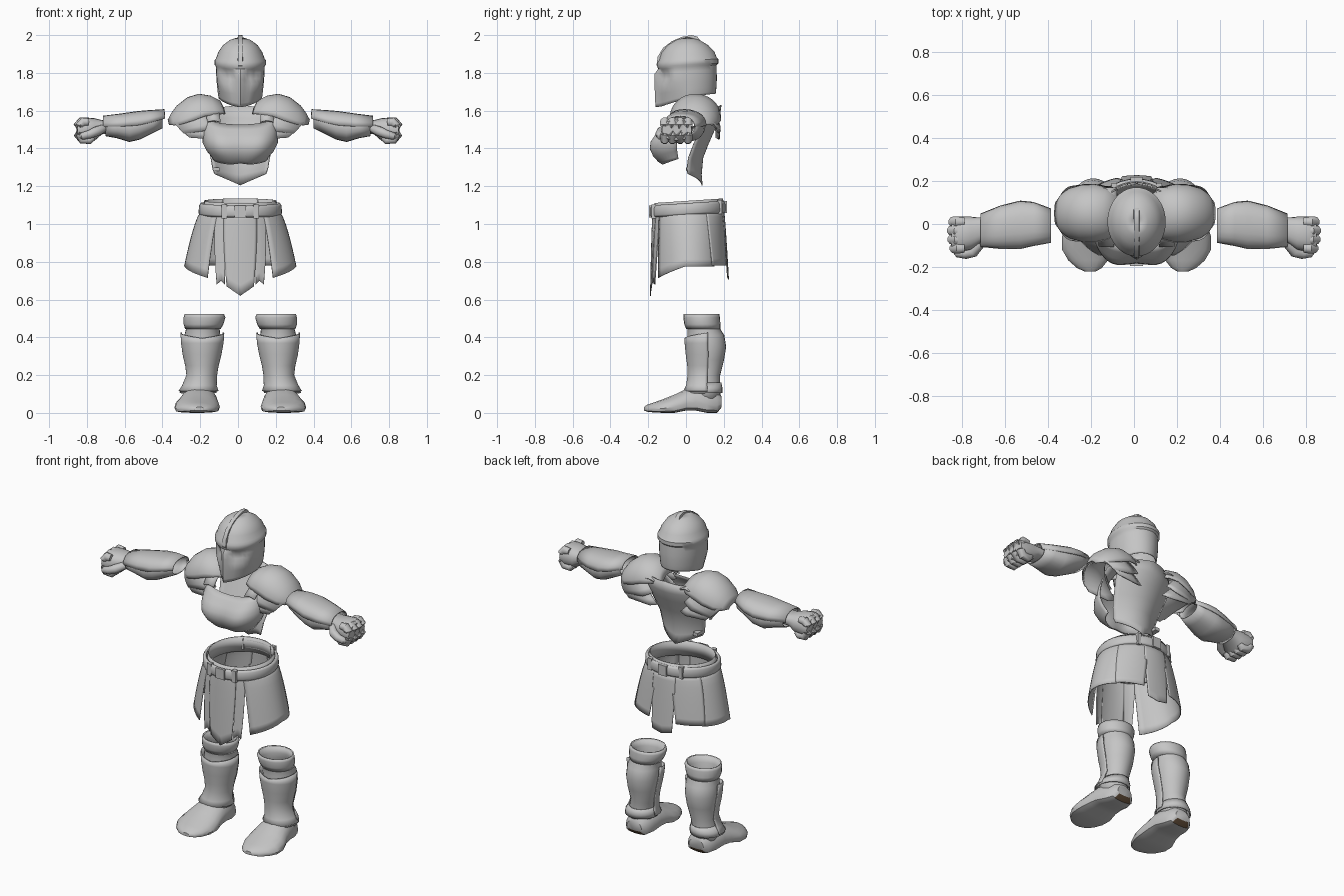
import bpy, math
from math import sin, cos, pi, radians
from mathutils import Vector

if "Cube" in bpy.data.objects:
    bpy.data.objects.remove(bpy.data.objects["Cube"])

steel = bpy.data.materials.new("grey steel")
steel.diffuse_color = (0.56, 0.56, 0.56, 1)
steel.use_nodes = True
steel.node_tree.nodes["Principled BSDF"].inputs["Base Color"].default_value = steel.diffuse_color
leather = bpy.data.materials.new("dark brown")
leather.diffuse_color = (0.09, 0.055, 0.03, 1)
leather.use_nodes = True
leather.node_tree.nodes["Principled BSDF"].inputs["Base Color"].default_value = leather.diffuse_color
SHIFT = .012  # torso and legs sit slightly right of the arms' centre


def skin(name, rows, wrap=False, cap=False, thick=0, mirror=False, shift=SHIFT):
    """Join rows of points into a surface."""
    n = len(rows[0])
    verts = [p for r in rows for p in r]
    faces = []
    for i in range(len(rows) - 1):
        for j in range(n if wrap else n - 1):
            k = (j + 1) % n
            faces.append((i * n + j, i * n + k, (i + 1) * n + k, (i + 1) * n + j))
    if cap:
        faces += [tuple(reversed(range(n))), tuple(range(len(verts) - n, len(verts)))]
    me = bpy.data.meshes.new(name)
    me.from_pydata(verts, [], faces)
    me.materials.append(steel)
    ob = bpy.data.objects.new(name, me)
    ob.location.x = shift
    bpy.context.collection.objects.link(ob)
    if thick:
        m = ob.modifiers.new("thickness", 'SOLIDIFY')
        m.thickness, m.offset = thick, 0
    if mirror:
        ob.modifiers.new("mirror", 'MIRROR')
    return ob


def box(name, c, s, mirror=False):
    ring = [(-1, -1), (1, -1), (1, 1), (-1, 1)]
    rows = [[(c[0] + s[0] * x, c[1] + s[1] * y, c[2] + s[2] * z) for x, y in ring] for z in (-1, 1)]
    return skin(name, rows, wrap=True, cap=True, mirror=mirror)


def tube(name, path, radii, n=10):
    pts = [Vector(p) for p in path]
    rows = []
    for i, p in enumerate(pts):
        d = pts[min(i + 1, len(pts) - 1)] - pts[max(i - 1, 0)]
        q = d.to_track_quat('Z', 'Y')
        rows.append([p + q @ Vector((radii[i] * cos(2 * pi * k / n), radii[i] * sin(2 * pi * k / n), 0))
                     for k in range(n)])
    return skin(name, rows, wrap=True, cap=True, mirror=True, shift=0)


def smoothstep(a, b, x):
    t = min(1, max(0, (x - a) / (b - a)))
    return t * t * (3 - 2 * t)


# Helmet: dome, brow ridge, recessed eyes, pointed face guard
# each row: height, half width, half depth, front drop, cheek amount
HELM = [(1.985, .012, .012, 0, 0), (1.972, .052, .06, 0, 0), (1.945, .09, .105, 0, 0),
        (1.91, .114, .138, .005, 0), (1.88, .126, .150, .015, 0), (1.872, .133, .158, .018, 0),
        (1.852, .133, .158, .022, 0), (1.842, .126, .148, .022, .3), (1.815, .125, .149, .02, 1),
        (1.785, .124, .15, .02, 1), (1.76, .122, .15, .022, 1), (1.725, .118, .148, .035, 1),
        (1.70, .114, .146, .06, 1), (1.69, .111, .144, .07, 1)]
N = 40
rows = []
for z, rx, ry, drop, cheek in HELM:
    row = []
    for k in range(N):
        a = 2 * pi * k / N
        s, c = sin(a), cos(a)
        front = max(0, c)
        deg = abs((math.degrees(a) + 180) % 360 - 180)
        r = 1 + .025 * cheek * (deg < 76)
        if 1.77 < z < 1.83 and 14 < deg < 50:
            r -= .10
        nose = .02 * max(0, 1 - deg / 16) * cheek
        taper = 1 - .35 * front * smoothstep(1.76, 1.68, z) if z < 1.76 else 1
        row.append((rx * r * s * taper, .01 - ry * r * c - nose, z - drop * ((1 + c) / 2) ** 1.5))
    rows.append(row)
skin("helmet", rows, wrap=True, thick=.006)

# Crest running over the helmet from brow to crown
rows = []
for y, z in [(-.156, 1.84), (-.150, 1.885), (-.122, 1.932), (-.075, 1.968), (-.02, 1.991),
             (.03, 2.0), (.06, 1.992), (.08, 1.965)]:
    rows.append([(-.015, y + .02, z - .03), (-.012, y, z), (.012, y, z), (.015, y + .02, z - .03)])
skin("crest", rows, wrap=True, cap=True)

# Breastplate: two rounded lobes with a centre crease
rows = []
for v, yb in [(0, -.128), (.06, -.145), (.2, -.166), (.38, -.178), (.55, -.174), (.72, -.155), (.86, -.13), (1, -.108)]:
    row = []
    for i in range(25):
        u = -1 + i / 12
        half = .145 + .052 * smoothstep(0, .35, v) - .015 * smoothstep(.6, 1, v)
        a = u * radians(85)
        lobe = .026 * math.exp(-((abs(u) - .42) / .3) ** 2) * sin(pi * min(1, v * 1.05))
        z0 = 1.315 + .03 * u * u + .008 * max(0, 1 - abs(u) * 4)
        z1 = 1.525 + .045 * u * u
        row.append((half * sin(a), -.02 + (yb + .02) * cos(a) ** .7 - lobe, z0 + (z1 - z0) * v))
    rows.append(row)
skin("breastplate", rows, thick=.006)

# Backplate: wide at the shoulders, tapering to a point at the waist
rows = []
for z, half, y, dip in [(1.61, .17, .185, -.02), (1.56, .19, .175, 0), (1.5, .185, .15, 0), (1.42, .17, .115, 0),
                        (1.35, .155, .088, 0), (1.29, .145, .08, .03), (1.265, .135, .085, .06)]:
    rows.append([(half * i / 8, y - .075 * (i / 8) ** 2, z - dip * (1 - abs(i / 8)))
                 for i in range(-8, 9)])
skin("backplate", rows, thick=.006)

# Shoulder straps and a side tab
skin("shoulder_strap", [[(x - .035, y, z), (x, y, z + .008), (x + .035, y, z)] for x, y, z in
     [(.14, -.105, 1.54), (.145, -.06, 1.58), (.14, 0, 1.61), (.13, .08, 1.625), (.125, .17, 1.6)]],
     thick=.008, mirror=True)
box("side_tab", (-.125, .035, 1.29), (.016, .035, .01))


def shoulder_plate(name, stations, lean, spread=88):
    """Stations: x, top height, half depth, drop."""
    rows = []
    for x, zt, ry, drop in stations:
        row = []
        for i in range(17):
            a = radians(spread) * (i - 8) / 8
            d = drop * (1 - cos(a))
            row.append((x - lean * d, .05 + ry * sin(a), zt - d))
        rows.append(row)
    skin(name, rows, thick=.007, mirror=True, shift=.004)


# Pauldrons: domed cap over two lower lames
shoulder_plate("pauldron_cap", [(.08, 1.61, .06, .03), (.10, 1.65, .09, .07), (.15, 1.676, .118, .10),
               (.21, 1.686, .132, .12), (.27, 1.668, .132, .125), (.325, 1.625, .115, .10), (.355, 1.585, .088, .065),
               (.373, 1.55, .05, .025)], .25)
shoulder_plate("pauldron_middle_lame", [(.22, 1.65, .115, .13), (.29, 1.635, .131, .145), (.365, 1.56, .125, .085)], .9)
shoulder_plate("pauldron_lower_lame", [(.23, 1.61, .11, .14), (.28, 1.605, .125, .145), (.355, 1.55, .128, .085)], 1.0, 95)


def ring_x(x, y0, y1, z0, z1, n=20, p=.85):
    cy, cz, ry, rz = (y0 + y1) / 2, (z0 + z1) / 2, (y1 - y0) / 2, (z1 - z0) / 2
    f = lambda t: math.copysign(abs(t) ** p, t)
    return [(x, cy + ry * f(cos(2 * pi * k / n)), cz + rz * f(sin(2 * pi * k / n))) for k in range(n)]


# Forearm guards with an upper plate, then hands
skin("vambrace", [ring_x(*s) for s in [(.40, -.075, .075, 1.51, 1.60), (.45, -.09, .085, 1.485, 1.595),
     (.52, -.105, .10, 1.45, 1.587), (.575, -.11, .092, 1.437, 1.58), (.64, -.108, .075, 1.457, 1.572),
     (.70, -.10, .05, 1.468, 1.564)]], wrap=True, thick=.006, mirror=True, shift=0)
skin("vambrace_top_plate", [ring_x(*s)[:11] for s in [(.388, -.085, .07, 1.51, 1.605),
     (.47, -.10, .10, 1.47, 1.60), (.53, -.114, .106, 1.45, 1.595), (.62, -.114, .084, 1.45, 1.582),
     (.715, -.104, .046, 1.46, 1.57)]], thick=.006, mirror=True, shift=0)
skin("hand", [ring_x(*s) for s in [(.66, -.085, .035, 1.48, 1.55), (.72, -.09, .03, 1.475, 1.55),
     (.76, -.12, .034, 1.44, 1.56), (.82, -.13, .034, 1.432, 1.565), (.85, -.128, .03, 1.445, 1.55)]],
     wrap=True, cap=True, mirror=True, shift=0)
for i in range(4):
    y, e = .01 - .041 * i, (0, .006, .004, -.006)[i]
    tube("finger", [(.79, y, 1.54), (.825 + e, y, 1.541), (.842 + e, y, 1.522), (.842 + e, y, 1.475),
                    (.825, y, 1.447), (.785, y, 1.445), (.765, y, 1.46)],
         [.02, .025, .025, .024, .024, .023, .016])
tube("thumb", [(.715, -.09, 1.505), (.75, -.13, 1.49), (.785, -.14, 1.475), (.825, -.135, 1.465), (.835, -.13, 1.465)],
     [.022, .026, .023, .02, .01])


def waist(a, rx, ry, z, cy=.01):
    return (rx * sin(a), cy - ry * cos(a), z - .012 * cos(a))


# Belt with lining, buckles and loops
circle = [2 * pi * k / 40 for k in range(40)]
skin("belt", [[waist(a, r, r * .91, z) for a in circle] for r, z in [(.208, 1.05), (.214, 1.06), (.212, 1.095),
     (.204, 1.107)]], wrap=True, thick=.014)
skin("belt_lining", [[waist(a, r, r * .95, z, .015) for a in circle] for r, z in [(.195, 1.03), (.188, 1.123)]],
     wrap=True, thick=.006)
box("front_buckle", (0, -.188, 1.066), (.03, .008, .032))
box("back_buckle", (0, .208, 1.09), (.028, .01, .032))
box("belt_loop", (.085, -.17, 1.066), (.014, .012, .036), mirror=True)
box("back_belt_loop", (.105, .178, 1.09), (.013, .012, .036), mirror=True)


def panel(name, top, bottom, z1, point=0, lift=0, mirror=True, slope=0):
    """Hanging skirt panel between two angles, flaring downwards."""
    rows = []
    for j in range(9):
        t = j / 8
        row = []
        for i in range(13):
            u = i / 12
            a = radians((top[0] + (top[1] - top[0]) * u) * (1 - t) + (bottom[0] + (bottom[1] - bottom[0]) * u) * t)
            rx = .198 + .096 * t ** .65 + lift
            ry = .182 + .020 * t ** .75 + lift
            zb = z1 - point * (1 - abs(2 * u - 1)) + slope * min(1, u * 2)
            row.append((rx * sin(a), .012 + .006 * t - ry * cos(a), 1.075 + (zb - 1.075) * t))
        rows.append(row)
    skin(name, rows, thick=.005, mirror=mirror)


# Skirt panels from front to back
panel("front_panel", (-24, 24), (-14, 14), .67, .05, .004, False)
panel("front_strip", (20, 38), (16, 25), .68, -.02)
panel("hip_panel", (34, 128), (36, 130), .715, 0, .001, True, .06)
panel("back_panel", (120, 168), (126, 162), .78, 0, .003)
panel("back_strip", (160, 200), (167, 193), .72, .015, .005, False)

BOOT = SHIFT


def ring_z(z, x0, x1, y0, y1, arc=360, n=24):
    cx, cy = (x0 + x1) / 2 + .008, (y0 + y1) / 2
    m = n if arc == 360 else n + 1
    return [(cx + (x1 - x0) / 2 * sin(a), cy - (y1 - y0) / 2 * cos(a), z)
            for a in (radians(arc) * (k / n - .5) for k in range(m))]


# Boots: leg with calf, open cuff, shin guard, foot
skin("boot_leg", [ring_z(*s) for s in [(.07, .135, .285, .02, .18), (.14, .14, .28, .015, .178), (.2, .126, .268, .022, .178),
     (.28, .108, .282, .015, .198), (.35, .10, .288, .01, .21), (.41, .10, .285, .01, .2), (.45, .105, .275, .01, .175),
     (.48, .09, .28, 0, .172), (.52, .085, .285, -.008, .172)]], wrap=True, thick=.006, mirror=True)
skin("boot_cuff", [ring_z(*s) for s in [(.445, .10, .28, .005, .178), (.47, .085, .288, -.005, .178),
     (.505, .075, .288, -.01, .176), (.522, .082, .283, -.008, .172)]], wrap=True, thick=.008, mirror=True)
rows = [ring_z(*s, 200) for s in [(.115, .11, .315, -.01, .2), (.145, .12, .296, .004, .188), (.2, .118, .274, .012, .184),
        (.25, .110, .280, .01, .19), (.31, .095, .294, .002, .2), (.37, .084, .302, -.004, .2), (.415, .08, .305, -.004, .2)]]
rows[-1] = [(x, y, z - .02 + .03 * abs(k / 12 - 1)) for k, (x, y, z) in enumerate(rows[-1])]
skin("shin_guard", rows, thick=.007, mirror=True)
skin("ankle_band", [ring_z(*s) for s in [(.105, .12, .31, -.005, .19), (.13, .122, .302, .002, .19), (.16, .132, .28, .012, .184)]],
     wrap=True, thick=.007, mirror=True)
rows = []
for y, cx, hw, z0, z1 in [(.187, .205, .05, .028, .09), (.165, .205, .072, 0, .12), (.11, .207, .088, 0, .14),
                          (.05, .21, .098, .012, .145), (0, .214, .105, .012, .128), (-.06, .22, .12, 0, .098),
                          (-.12, .222, .117, 0, .074), (-.17, .218, .092, .002, .056), (-.205, .212, .058, .006, .044),
                          (-.222, .208, .025, .012, .032)]:
    row = []
    for k in range(18):
        a = 2 * pi * k / 18
        s = sin(a)
        h = z0 + (z1 - z0) * (.32 + (.68 * s if s > 0 else .32 * math.copysign(abs(s) ** .4, s)))
        row.append((cx + .008 + hw * cos(a), y, h))
    rows.append(row)
foot = skin("foot", rows, wrap=True, cap=True, mirror=True)

# Dark worn patch on the bevel under the heel
foot.data.materials.append(leather)
for p in foot.data.polygons:
    if p.center.y > .17 and p.center.z < .03 and p.normal.z != 0 and abs(p.center.x - .213) < .045:
        p.material_index = 1

# Consistent normals and smooth shading with sharp edges
bpy.ops.object.select_all(action='SELECT')
bpy.context.view_layer.objects.active = bpy.context.scene.objects[0]
bpy.ops.object.mode_set(mode='EDIT')
bpy.ops.mesh.select_all(action='SELECT')
bpy.ops.mesh.normals_make_consistent(inside=False)
bpy.ops.object.mode_set(mode='OBJECT')
bpy.ops.object.shade_smooth_by_angle(angle=radians(40))
